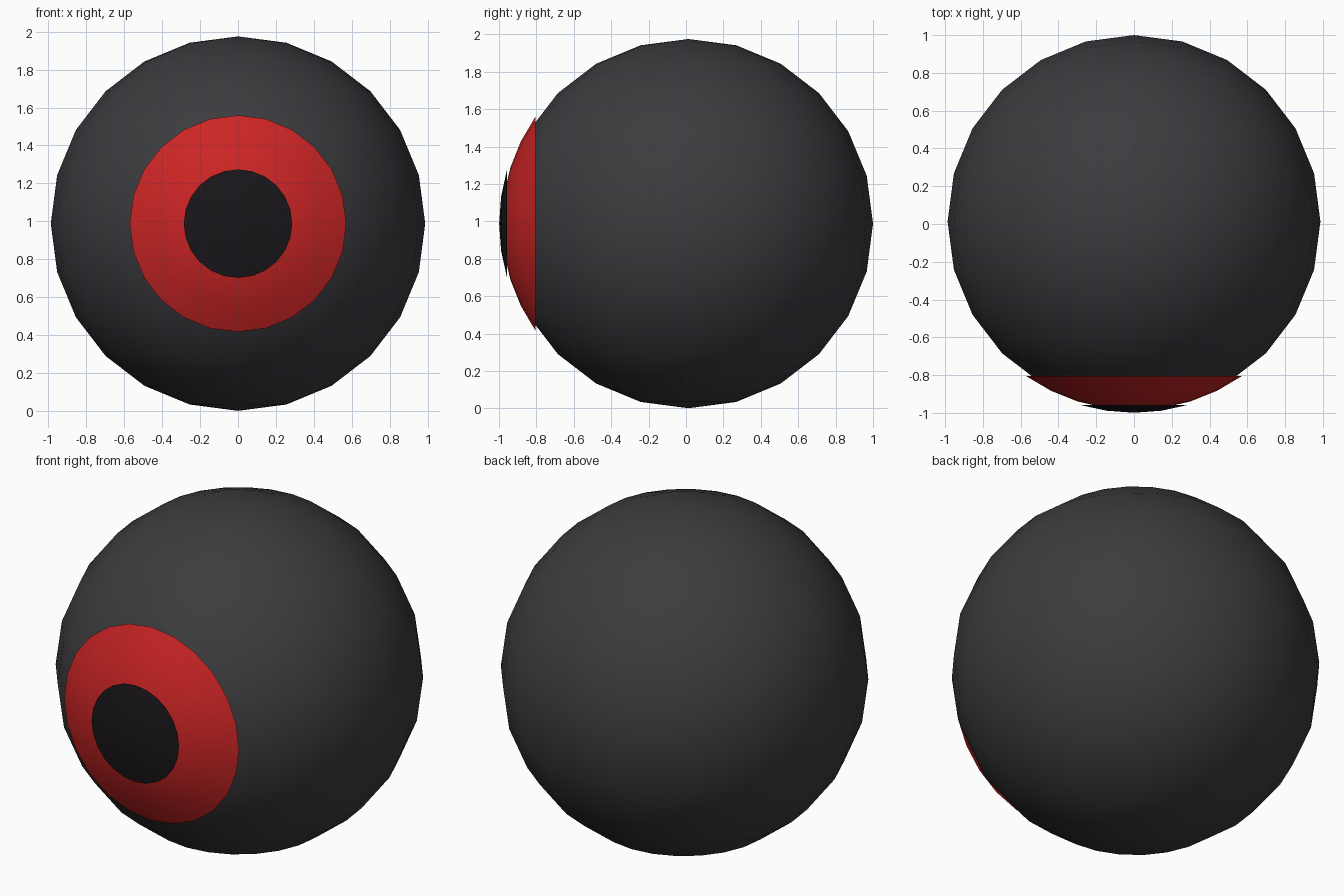
import bpy, bmesh
from math import sin, cos, pi, radians

if "Cube" in bpy.data.objects:
    bpy.data.objects.remove(bpy.data.objects["Cube"])

CENTRE = (0, 0.013, 0.988)


def paint(obj, name, rgb):
    mat = bpy.data.materials.new(name)
    mat.diffuse_color = (*rgb, 1)
    mat.use_nodes = True
    mat.node_tree.nodes["Principled BSDF"].inputs["Base Color"].default_value = mat.diffuse_color
    obj.data.materials.append(mat)


# Main ball: 24 segments by 12 rings
bpy.ops.mesh.primitive_uv_sphere_add(segments=24, ring_count=12, radius=0.987, location=CENTRE)
ball = bpy.context.object
ball.name = "ball"
bpy.ops.object.shade_smooth()
paint(ball, "ball_dark_grey", (0.045, 0.045, 0.05))


def cap(name, radius, angle, rings, rgb):
    """Thin open spherical cap on the front of the ball, facing -y."""
    bm = bmesh.new()
    n = 24
    tip = bm.verts.new((0, -radius, 0))
    prev = None
    for r in range(1, rings + 1):
        a = radians(angle) * r / rings
        ring = [bm.verts.new((radius * sin(a) * sin(2 * pi * i / n), -radius * cos(a),
                              radius * sin(a) * cos(2 * pi * i / n))) for i in range(n)]
        for i in range(n):
            j = (i + 1) % n
            if prev:
                bm.faces.new((prev[i], ring[i], ring[j], prev[j]))
            else:
                bm.faces.new((tip, ring[i], ring[j]))
        prev = ring
    bmesh.ops.recalc_face_normals(bm, faces=bm.faces)
    if sum(f.normal.y for f in bm.faces) > 0:
        bmesh.ops.reverse_faces(bm, faces=bm.faces)
    mesh = bpy.data.meshes.new(name)
    bm.to_mesh(mesh)
    bm.free()
    obj = bpy.data.objects.new(name, mesh)
    obj.location = CENTRE
    bpy.context.collection.objects.link(obj)
    for p in mesh.polygons:
        p.use_smooth = True
    paint(obj, name + "_colour", rgb)


# Red iris and black pupil
cap("iris", 0.998, 34.9, 4, (0.6, 0.018, 0.018))
cap("pupil", 1.012, 16.4, 2, (0.01, 0.008, 0.01))
